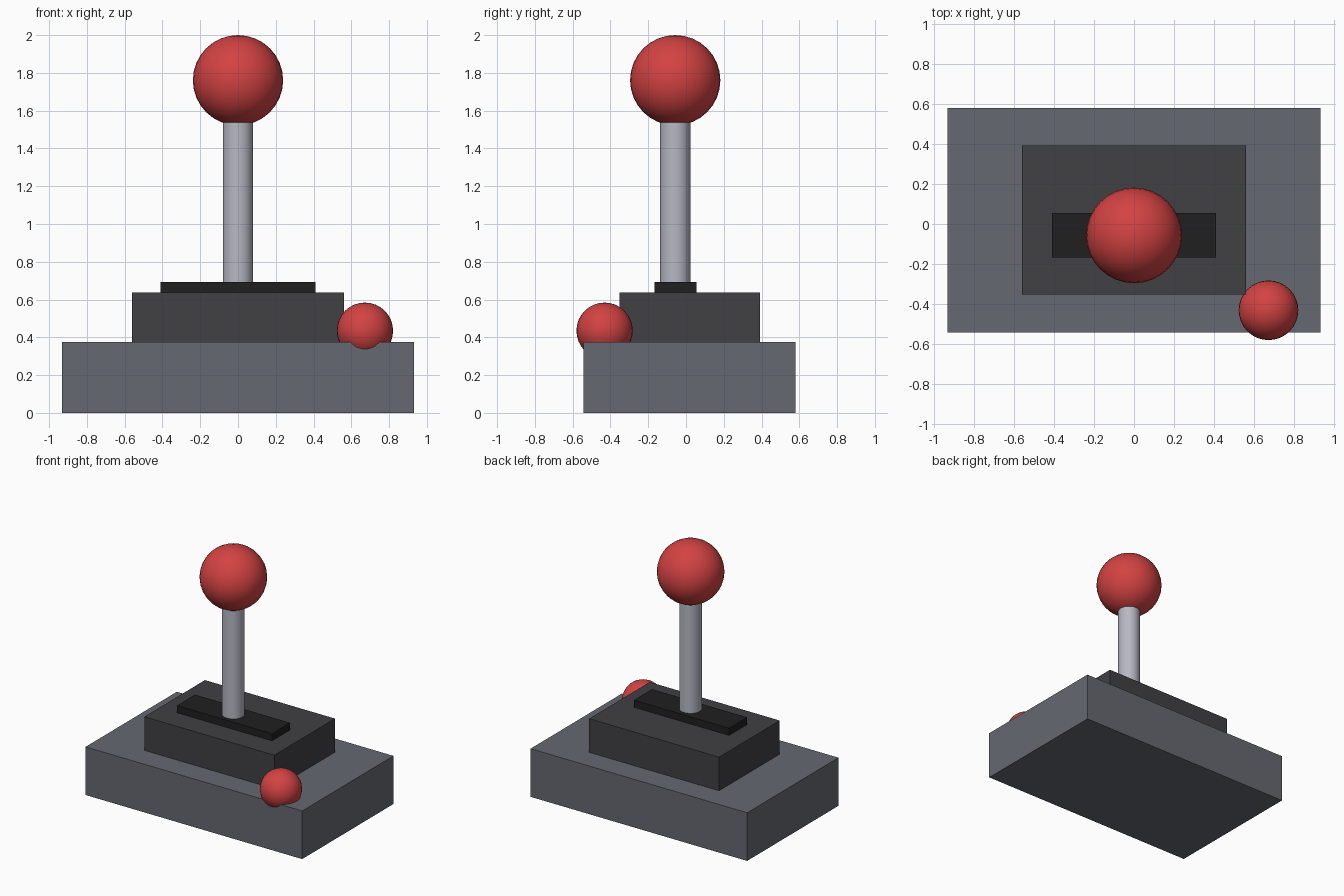
import bpy
import math

cube = bpy.data.objects.get("Cube")
if cube:
    bpy.data.objects.remove(cube, do_unlink=True)


def material(name, rgb):
    mat = bpy.data.materials.new(name)
    mat.use_nodes = True
    colour = (*rgb, 1.0)
    mat.diffuse_color = colour
    mat.node_tree.nodes["Principled BSDF"].inputs["Base Color"].default_value = colour
    return mat


def finish(name, mat, smooth=False):
    obj = bpy.context.object
    obj.name = obj.data.name = name
    obj.data.materials.append(mat)
    if smooth:
        bpy.ops.object.shade_smooth_by_angle(angle=math.radians(40))
    return obj


def box(name, mat, xs, ys, zs):
    """Box spanning a (low, high) range on each axis."""
    spans = (xs, ys, zs)
    bpy.ops.mesh.primitive_cube_add(size=1, location=[(a + b) / 2 for a, b in spans])
    bpy.context.object.scale = [b - a for a, b in spans]
    bpy.ops.object.transform_apply(location=False, rotation=False, scale=True)
    return finish(name, mat)


def ball(name, mat, centre, radius):
    bpy.ops.mesh.primitive_uv_sphere_add(segments=32, ring_count=16,
                                         radius=radius, location=centre)
    return finish(name, mat, smooth=True)


grey = material("slate grey", (0.13, 0.14, 0.165))
charcoal = material("charcoal", (0.052, 0.052, 0.058))
black = material("black", (0.014, 0.014, 0.014))
metal = material("light metal", (0.47, 0.48, 0.55))
red = material("red", (0.65, 0.055, 0.055))

# Stepped housing
box("base", grey, (-0.933, 0.933), (-0.543, 0.58), (0, 0.375))
box("upper_housing", charcoal, (-0.56, 0.56), (-0.353, 0.393), (0.375, 0.637))
box("slot_plate", black, (-0.41, 0.41), (-0.167, 0.056), (0.637, 0.693))

# Stick and knob
STICK_Y = -0.057
low, high = 0.69, 1.6
bpy.ops.mesh.primitive_cylinder_add(vertices=32, radius=0.08, depth=high - low,
                                    location=(0, STICK_Y, (low + high) / 2))
finish("stick_shaft", metal, smooth=True)
ball("stick_knob", red, (0, STICK_Y, 1.761), 0.239)

# Button on the front left corner
ball("button", red, (0.672, -0.431, 0.435), 0.149)
